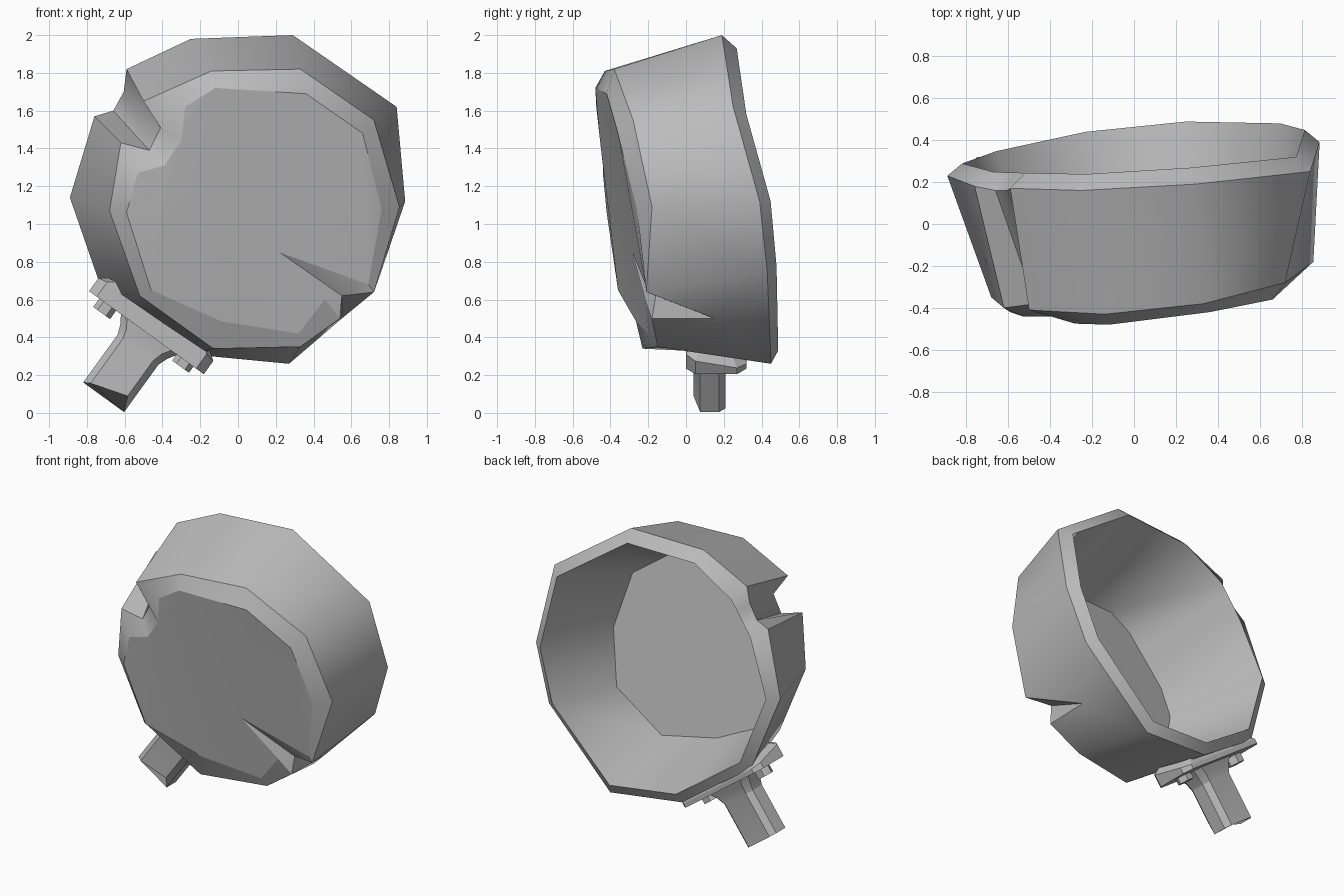
import bpy, bmesh, math
from mathutils import Vector

if "Cube" in bpy.data.objects:
    bpy.data.objects.remove(bpy.data.objects["Cube"])

grey = bpy.data.materials.new("worn_grey_metal")
grey.diffuse_color = (0.5, 0.5, 0.5, 1)
grey.use_nodes = True
grey.node_tree.nodes["Principled BSDF"].inputs["Base Color"].default_value = grey.diffuse_color


def finish(bm, name, angle, sharp=()):
    """Close up a mesh: outward normals, soft faces, hard creases."""
    bmesh.ops.recalc_face_normals(bm, faces=bm.faces[:])
    for f in bm.faces:
        f.smooth = True
    for e in bm.edges:
        a = e.calc_face_angle(0)
        e.smooth = a < math.radians(angle) and e not in sharp
    me = bpy.data.meshes.new(name)
    bm.to_mesh(me)
    bm.free()
    me.materials.append(grey)
    ob = bpy.data.objects.new(name, me)
    bpy.context.collection.objects.link(ob)
    return ob


# --- Pan bowl: matching loops, clockwise from the top right ---
rim = [(.29, .19, 2), (.84, .25, 1.62), (.885, .39, 1.12), (.757, .43, .745), (.27, .45, .26),
       (-.25, .40, .31), (-.715, .30, .635), (-.89, .23, 1.14), (-.76, .18, 1.57),
       (-.66, .16, 1.60), (-.605, .16, 1.70), (-.59, .17, 1.82), (-.25, .16, 1.98)]
shoulder = [(.33, -.38, 1.82), (.72, -.28, 1.55), (.855, -.18, 1.09), (.72, -.21, .64),
            (.33, -.15, .35), (-.13, -.23, .34), (-.52, -.29, .62), (-.68, -.35, 1.07),
            (-.62, -.40, 1.43), (-.47, -.38, 1.39), (-.41, -.38, 1.51), (-.50, -.41, 1.65),
            (-.14, -.43, 1.81)]
base = [(.36, -.42, 1.69), (.66, -.36, 1.48), (.76, -.26, 1.08), (.69, -.215, .68),
        (.32, -.20, .42), (-.09, -.265, .485), (-.46, -.36, .65), (-.59, -.42, 1.06),
        (-.53, -.44, 1.27), (-.39, -.44, 1.31), (-.30, -.455, 1.44), (-.28, -.475, 1.62),
        (-.12, -.48, 1.72)]
N = len(rim)
DENT = 3      # wall segment holding the dent


def inner(loop, scale, notch_scale, depth, shift=0):
    """Scaled copy of a loop, running straight past the notch."""
    pts = []
    for i, (x, y, z) in enumerate(loop):
        s = notch_scale if 8 <= i <= 11 else scale
        x, z2 = x * s + shift, 1.13 + (z - 1.13) * s + shift
        pts.append(Vector((x, depth(x, y, z2), z2)))
    pts[9], pts[10] = pts[8].lerp(pts[11], 1 / 3), pts[8].lerp(pts[11], 2 / 3)
    return pts


inner_rim = inner(rim, .92, .88, lambda x, y, z: y + .03 + .025 * z)
floor = inner(base, .94, .95, lambda x, y, z: -.08 + .121 * x - .177 * z, -.025)

bm = bmesh.new()
loops = [[bm.verts.new(p) for p in loop] for loop in (base, shoulder, rim, inner_rim, floor)]
B, S, R, IR, IB = loops
sharp_pairs = []
for k in range(4):
    a, b = loops[k], loops[k + 1]
    for i in range(N):
        j = (i + 1) % N
        if not (k < 2 and i == DENT):
            bm.faces.new((a[i], a[j], b[j], b[i]))
            sharp_pairs += [(a[i], a[j]), (b[i], b[j])]

# Creased dent at the lower right
i, j = DENT, DENT + 1
tip, low_b, low_s, deep, crack = [bm.verts.new(p) for p in (
    (.22, -.284, .85), (.46, -.215, .60), (.54, -.18, .50), (.55, -.16, .62), (.55, .15, .50))]
for f in ((tip, B[i], deep), (B[i], S[i], deep), (tip, deep, low_b), (low_b, deep, low_s),
          (B[j], low_b, low_s, S[j]), (S[i], crack, deep), (deep, crack, low_s),
          (S[i], R[i], crack), (crack, R[i], R[j]), (crack, R[j], S[j], low_s)):
    bm.faces.new(f)
sharp_pairs += [(tip, B[i]), (tip, low_b), (low_b, B[j]), (low_s, S[j]), (low_b, low_s),
                (tip, deep), (S[i], crack), (low_s, crack), (R[i], R[j]), (B[i], S[i])]

# Outside base, dent tip included, and inside floor
caps = [bm.faces.new(B[:i + 1] + [tip, low_b] + B[j:]), bm.faces.new(IB)]
bmesh.ops.triangulate(bm, faces=caps)
sharp = {bm.edges.get(p) for p in sharp_pairs}
finish(bm, "pan_bowl", 50, sharp)

# --- Handle parts, placed in a tilted frame: along the plate, depth, outward ---
U, V, W = Vector((.81, 0, -.586)), Vector((0, 1, 0)), Vector((-.586, 0, -.81))


def loft(name, sections):
    """Skin a stack of equal-length sections given as (u, v, w) points."""
    b = bmesh.new()
    rows = [[b.verts.new(U * u + V * v + W * w) for u, v, w in s] for s in sections]
    n = len(rows[0])
    for lo, hi in zip(rows, rows[1:]):
        for q in range(n):
            r = (q + 1) % n
            b.faces.new((lo[q], lo[r], hi[r], hi[q]))
    b.faces.new(rows[0])
    b.faces.new(rows[-1])
    return finish(b, name, 20)


def chamfered(u, v, hu, hv, c, w, slope=0):
    """Rectangle with cut corners at height w, optionally sloping with depth."""
    pts = [(hu, hv - c), (hu - c, hv), (c - hu, hv), (-hu, hv - c),
           (-hu, c - hv), (c - hu, -hv), (hu - c, -hv), (hu, c - hv)]
    return [(u + a, v + b, w + slope * (v + b)) for a, b in pts]


# Mounting plate, its inner side following the sloped bowl wall
loft("mounting_plate", [chamfered(-.642, .16, .335, .14, .05, -.19, .2),
                        chamfered(-.642, .16, .375, .16, .05, -.155, .2),
                        chamfered(-.642, .16, .375, .16, .05, -.06)])

# Handle stub with a flared foot and a snapped front edge
end = [(u, v, (.27 if u > -.62 else .33) if v < .05 else .35)
       for u, v, w in chamfered(-.625, .125, .134, .085, .035, .35)]
loft("handle_stub", [chamfered(-.625, .135, .19, .11, .04, -.07),
                     chamfered(-.625, .13, .155, .095, .04, -.015),
                     chamfered(-.625, .125, .134, .085, .035, .04), end])

# Hex bolts either side of the handle
for side, u, top in (("left", -.895, -.005), ("right", -.39, -.02)):
    ring = [(u + .055 * math.cos(k * math.pi / 3), .15 + .055 * math.sin(k * math.pi / 3))
            for k in range(6)]
    loft(side + "_bolt", [[(a, b, w) for a, b in ring] for w in (-.07, top)])
